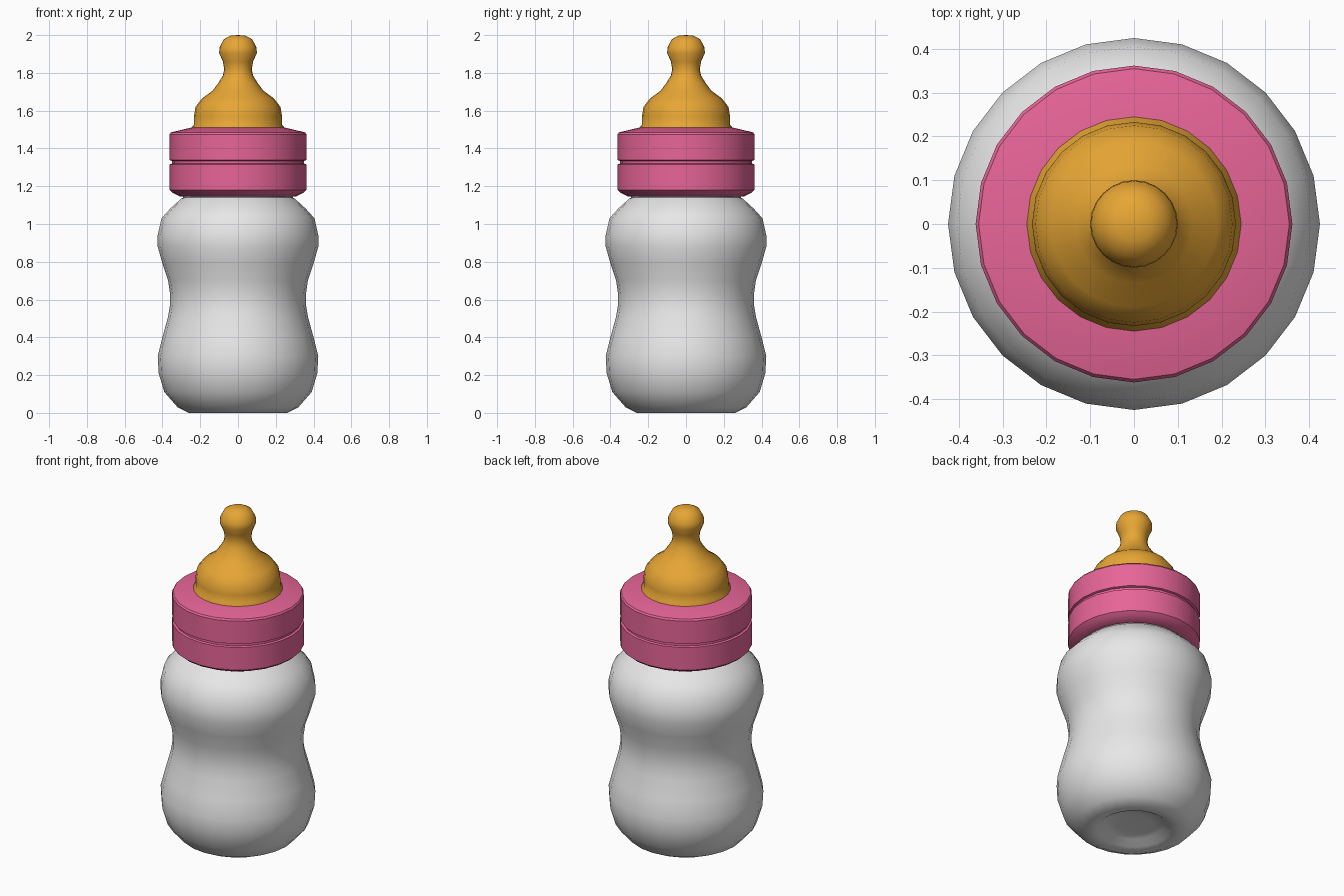
import bpy, bmesh, math

if "Cube" in bpy.data.objects:
    bpy.data.objects.remove(bpy.data.objects["Cube"])

SIDES = 24


def material(name, rgb):
    m = bpy.data.materials.new(name)
    m.diffuse_color = (*rgb, 1)
    m.use_nodes = True
    m.node_tree.nodes["Principled BSDF"].inputs["Base Color"].default_value = m.diffuse_color
    return m


def lathe(name, profile, mat, angle):
    """Revolve (radius, height) points around z; radius 0 makes a pole."""
    bm = bmesh.new()
    rings = []
    for r, z in profile:
        if r == 0:
            rings.append([bm.verts.new((0, 0, z))] * SIDES)
        else:
            rings.append([bm.verts.new((r * math.cos(math.tau * i / SIDES),
                                        r * math.sin(math.tau * i / SIDES), z))
                          for i in range(SIDES)])
    for a, b in zip(rings, rings[1:]):
        for i in range(SIDES):
            j = (i + 1) % SIDES
            corners = list(dict.fromkeys((a[i], a[j], b[j], b[i])))
            bm.faces.new(corners)
    bmesh.ops.recalc_face_normals(bm, faces=bm.faces)
    mesh = bpy.data.meshes.new(name)
    bm.to_mesh(mesh)
    bm.free()
    mesh.materials.append(mat)
    obj = bpy.data.objects.new(name, mesh)
    bpy.context.collection.objects.link(obj)
    bpy.ops.object.select_all(action='DESELECT')
    obj.select_set(True)
    bpy.context.view_layer.objects.active = obj
    bpy.ops.object.shade_smooth_by_angle(angle=math.radians(angle))
    return obj


white = material("milky white", (0.8, 0.8, 0.8))
pink = material("pink plastic", (0.8, 0.13, 0.31))
amber = material("amber rubber", (0.8, 0.38, 0.035))

# Waisted bottle with a dished underside and a neck hidden in the collar
lathe("bottle_body", [
    (0, 0.04), (0.10, 0.04), (0.16, 0.035), (0.20, 0.008), (0.26, 0), (0.32, 0.03),
    (0.39, 0.11), (0.42, 0.21), (0.425, 0.30), (0.40, 0.40), (0.37, 0.51),
    (0.36, 0.57), (0.36, 0.63), (0.37, 0.70), (0.40, 0.79), (0.425, 0.88),
    (0.425, 0.94), (0.405, 1.03), (0.36, 1.08), (0.30, 1.135), (0.29, 1.14),
    (0.29, 1.20), (0, 1.20)], white, 50)

# Screw collar with a groove around the middle
lathe("screw_collar", [
    (0, 1.165), (0.29, 1.145), (0.305, 1.145), (0.345, 1.165), (0.362, 1.18),
    (0.362, 1.316), (0.35, 1.32), (0.35, 1.334), (0.362, 1.338), (0.362, 1.475),
    (0.355, 1.485), (0.25, 1.51), (0, 1.51)], pink, 30)

# Rubber teat with a small flange
lathe("teat", [
    (0, 1.50), (0.245, 1.50), (0.245, 1.512), (0.234, 1.525), (0.233, 1.57),
    (0.225, 1.62), (0.19, 1.665), (0.135, 1.705), (0.105, 1.745), (0.08, 1.785),
    (0.073, 1.82), (0.08, 1.86), (0.1, 1.905), (0.098, 1.935), (0.075, 1.978),
    (0.04, 1.997), (0, 2.0)], amber, 50)
